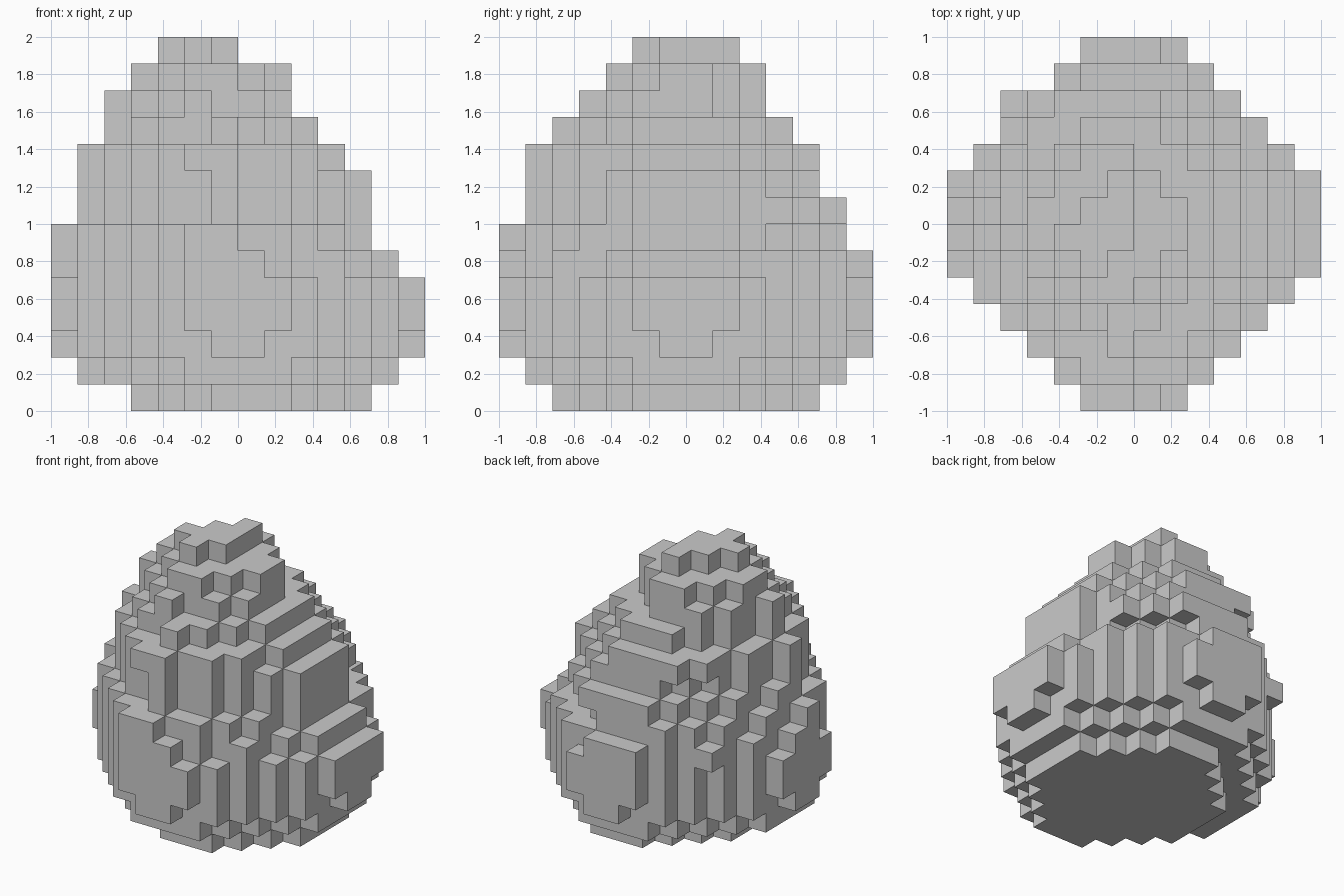
import bpy
import bmesh
from mathutils import Vector

cube = bpy.data.objects.get("Cube")
if cube:
    bpy.data.objects.remove(cube, do_unlink=True)

CELL = 1 / 7
POWER = 1.5  # rounded-diamond plan shape

# Layers in cells, bottom to top: x min, x max, y min, y max,
# fullness of the outline, and its lean towards the back left
LAYERS = [
    (-4, 5, -5, 5, 1.05, 0), (-6, 6, -6, 6, 1.03, 0),
    (-7, 7, -7, 7, 0.93, 0), (-7, 7, -7, 7, 1.0, 0),
    (-7, 7, -7, 7, 1.0, 0), (-7, 6, -7, 7, 1.0, 0.03),
    (-7, 5, -7, 6, 0.98, 0.06), (-6, 5, -6, 6, 1.0, 0.08),
    (-6, 5, -6, 5, 1.0, 0.1), (-6, 4, -6, 5, 1.0, 0.1),
    (-5, 3, -5, 4, 1.0, 0.12), (-5, 2, -4, 3, 1.0, 0.13),
    (-4, 2, -3, 3, 1.0, 0.08),
]

# Stepped cap, front to back: y, x min, x max
CAP_ROWS = [(-2, -2, -1), (-1, -3, 0), (0, -2, 0), (1, -1, 0)]


def layer_cells(k, x0, x1, y0, y1, fullness, lean):
    """Cells whose centres fall inside the layer's rounded diamond."""
    for i in range(x0, x1):
        for j in range(y0, y1):
            u = (2 * i + 1 - x0 - x1) / (x1 - x0)
            v = (2 * j + 1 - y0 - y1) / (y1 - y0)
            if abs(u) ** POWER + abs(v) ** POWER <= fullness + lean * (u + v):
                yield (i, j, k)


cells = set()
for k, layer in enumerate(LAYERS):
    cells.update(layer_cells(k, *layer))
for j, x0, x1 in CAP_ROWS:
    cells.update((i, j, len(LAYERS)) for i in range(x0, x1))

# Stone surface: only the outer faces of the blocks
bm = bmesh.new()
for cell in sorted(cells):
    centre = Vector(cell) + Vector((0.5, 0.5, 0.5))
    for axis in range(3):
        for sign in (-1, 1):
            normal = Vector((0, 0, 0))
            normal[axis] = sign
            if tuple(int(c + n) for c, n in zip(cell, normal)) in cells:
                continue
            side = Vector((0, 0, 0))
            side[(axis + 1) % 3] = 0.5
            up = normal.cross(side)
            mid = centre + normal * 0.5
            corners = (mid - side - up, mid + side - up, mid + side + up, mid - side + up)
            bm.faces.new([bm.verts.new(c * CELL) for c in corners])
bmesh.ops.remove_doubles(bm, verts=bm.verts, dist=0.001)

mesh = bpy.data.meshes.new("block_boulder")
bm.to_mesh(mesh)
bm.free()
boulder = bpy.data.objects.new("block_boulder", mesh)
bpy.context.collection.objects.link(boulder)

# Plain grey stone
stone = bpy.data.materials.new("stone_grey")
stone.use_nodes = True
grey = (0.595, 0.595, 0.595, 1)
stone.diffuse_color = grey
stone.node_tree.nodes["Principled BSDF"].inputs["Base Color"].default_value = grey
mesh.materials.append(stone)
